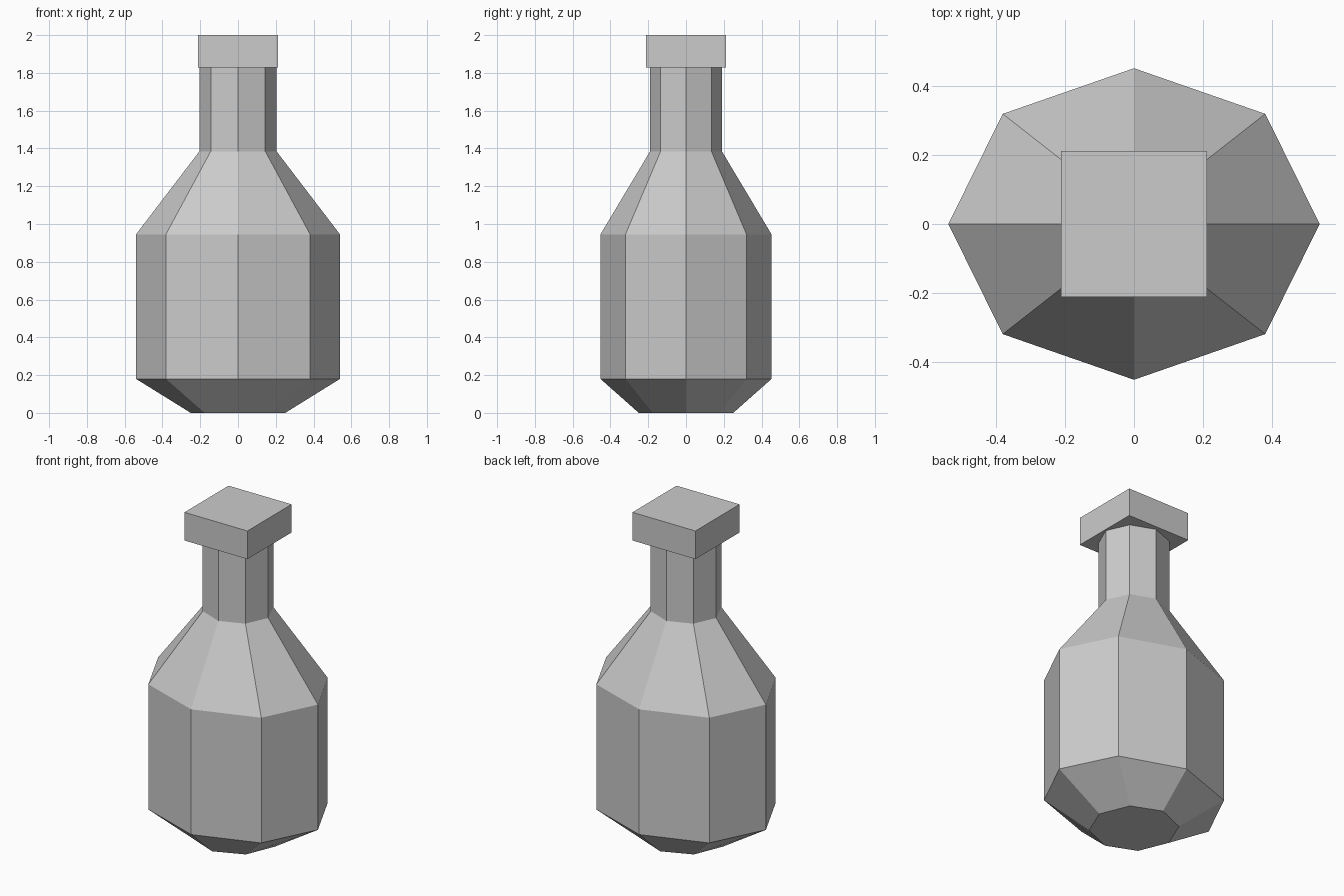
import bpy
import bmesh
from math import cos, sin, pi

default = bpy.data.objects.get("Cube")
if default:
    bpy.data.objects.remove(default, do_unlink=True)

# Single plain grey for the whole bottle
grey = bpy.data.materials.new("light_grey")
grey.use_nodes = True
COLOUR = (0.6, 0.6, 0.6, 1.0)
grey.diffuse_color = COLOUR
grey.node_tree.nodes["Principled BSDF"].inputs["Base Color"].default_value = COLOUR


def add_object(name, bm):
    bmesh.ops.recalc_face_normals(bm, faces=bm.faces[:])
    mesh = bpy.data.meshes.new(name)
    bm.to_mesh(mesh)
    bm.free()
    mesh.materials.append(grey)
    obj = bpy.data.objects.new(name, mesh)
    bpy.context.collection.objects.link(obj)
    return obj


def loft(name, profile, sides=8):
    """Stack elliptical rings (x radius, y radius, height) and close both ends."""
    bm = bmesh.new()
    rings = []
    for rx, ry, z in profile:
        angles = [2 * pi * i / sides for i in range(sides)]
        rings.append([bm.verts.new((rx * cos(a), ry * sin(a), z)) for a in angles])
    for low, high in zip(rings, rings[1:]):
        for i in range(sides):
            j = (i + 1) % sides
            bm.faces.new((low[i], low[j], high[j], high[i]))
    bm.faces.new(rings[0][::-1])
    bm.faces.new(rings[-1])
    return add_object(name, bm)


# Bottle: tapered base, straight body, sloping shoulder and narrow neck
loft("bottle", [
    (0.25, 0.25, 0.0),
    (0.54, 0.453, 0.18),
    (0.54, 0.453, 0.945),
    (0.204, 0.19, 1.385),
    (0.204, 0.19, 1.83),
])

# Square stopper resting on the neck
bm = bmesh.new()
bmesh.ops.create_cube(bm, size=1)
bmesh.ops.scale(bm, vec=(0.426, 0.426, 0.172), verts=bm.verts)
bmesh.ops.translate(bm, vec=(0, 0, 1.914), verts=bm.verts)
add_object("stopper", bm)
